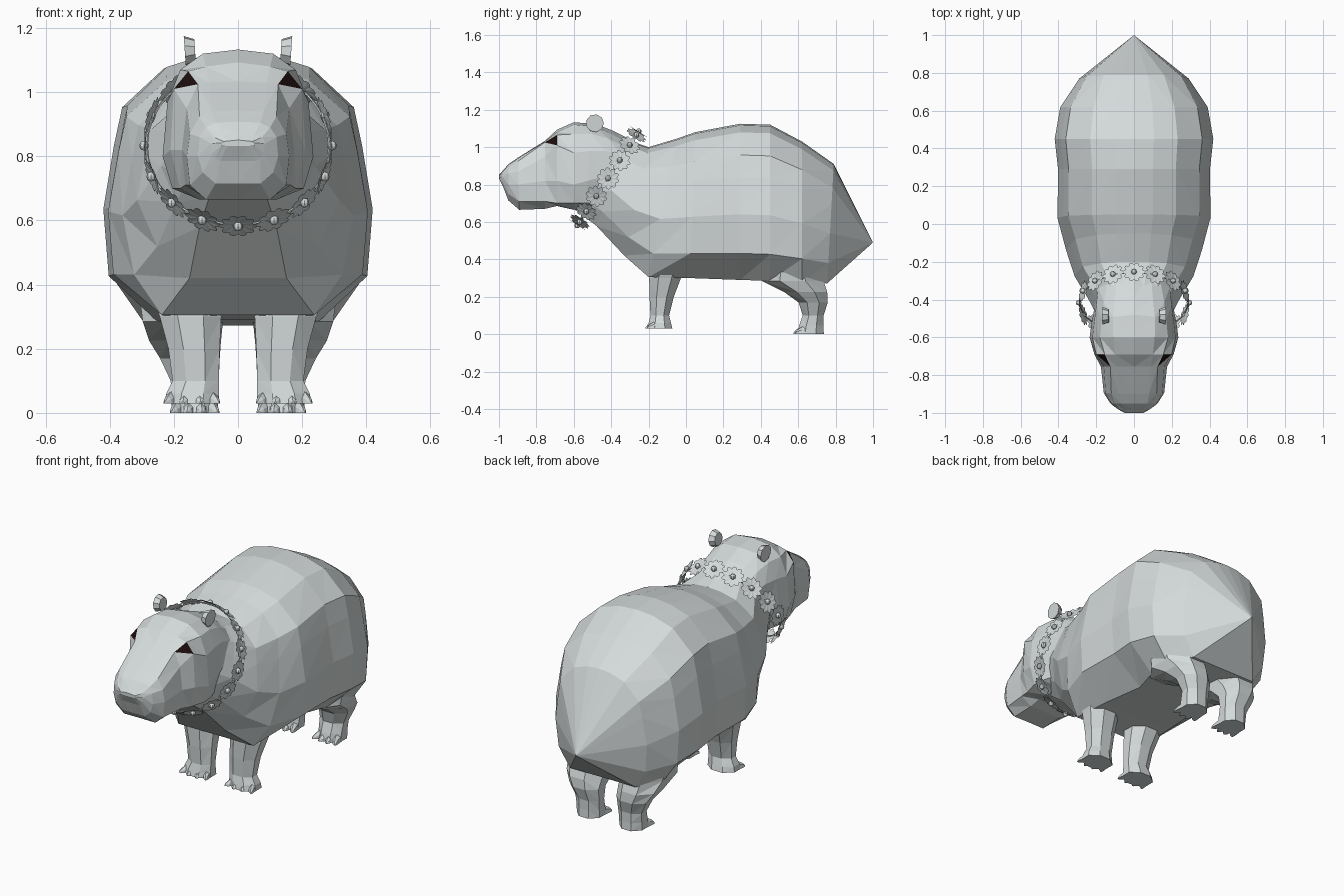
import bpy, bmesh, math
from mathutils import Vector, Matrix

if "Cube" in bpy.data.objects:
    bpy.data.objects.remove(bpy.data.objects["Cube"])


def material(name, rgb):
    m = bpy.data.materials.new(name)
    m.diffuse_color = (*rgb, 1)
    m.use_nodes = True
    m.node_tree.nodes["Principled BSDF"].inputs["Base Color"].default_value = m.diffuse_color
    return m


GREY = material("pale grey", (0.66, 0.70, 0.70))
DARK = material("dark brown", (0.012, 0.004, 0.004))


def finish(bm, name, mirror=True):
    """Mirror across x, weld, fix normals and make a flat-shaded object."""
    if mirror:
        new = bmesh.ops.duplicate(bm, geom=bm.verts[:] + bm.edges[:] + bm.faces[:])
        vs = [g for g in new["geom"] if isinstance(g, bmesh.types.BMVert)]
        bmesh.ops.scale(bm, vec=(-1, 1, 1), verts=vs)
        bmesh.ops.remove_doubles(bm, verts=bm.verts[:], dist=0.0005)
    bmesh.ops.recalc_face_normals(bm, faces=bm.faces[:])
    me = bpy.data.meshes.new(name)
    bm.to_mesh(me)
    bm.free()
    me.materials.append(GREY)
    me.materials.append(DARK)
    ob = bpy.data.objects.new(name, me)
    bpy.context.collection.objects.link(ob)
    return ob


def loft(bm, rings, closed=False, dark=()):
    """Join rings of points with triangles; 'dark' holds (ring, point) cells."""
    p = [[bm.verts.new(c) for c in r] for r in rings]
    n = len(p[0])
    for i in range(len(p) - 1):
        for k in range(n if closed else n - 1):
            j = (k + 1) % n
            f = bm.faces.new((p[i][k], p[i][j], p[i + 1][j]))
            f.material_index = int((i, k) in dark)
            bm.faces.new((p[i][k], p[i + 1][j], p[i + 1][k]))
    bm.faces.new(p[0])
    bm.faces.new(p[-1])


# Body: one half cross-section scaled along the spine, ending in a pointed rump
upper = [(1, 0.42), (0.92, 0.66), (0.86, 0.8), (0.55, 0.945), (0.25, 0.99), (0, 1)]
stations = [  # y at top, y at bottom, top z, bottom z, half width, belly and flank fullness
    (-0.40, -0.60, 1.075, 0.67, 0.18, 0.5, 0.85), (-0.29, -0.48, 1.03, 0.58, 0.24, 0.5, 0.8),
    (-0.20, -0.33, 1.00, 0.42, 0.315, 0.48, 0.8), (-0.05, -0.20, 1.045, 0.305, 0.36, 0.66, 0.9),
    (0.05, 0.02, 1.08, 0.30, 0.405, 0.56, 0.96), (0.29, 0.29, 1.125, 0.29, 0.402, 0.5, 0.96),
    (0.45, 0.45, 1.12, 0.285, 0.42, 0.6, 0.96), (0.62, 0.62, 1.03, 0.275, 0.39, 0.74, 0.97),
    (0.79, 0.755, 0.91, 0.272, 0.29, 0.72, 0.95)]
rings = []
for yt, yb, zt, zb, w, belly, flank in stations:
    section = [(0, 0), (belly, 0), (flank, 0.17)] + upper
    rings.append([Vector((x * w, yb + (yt - yb) * h, zb + (zt - zb) * h)) for x, h in section])
tip = Vector((0, 1.0, 0.49))
rings.append([p.lerp(tip, 0.985) for p in rings[-1]])
bm = bmesh.new()
loft(bm, rings)
finish(bm, "body")

# Head: half rings from neck to nose, with the eye triangles coloured in
head = [  # y at top, y at bottom, half outline from chin to crown
    (-0.24, -0.46, [(.10, .60), (.16, .68), (.20, .83), (.19, .95), (.14, .99), (.09, 1.00)]),
    (-0.38, -0.50, [(.11, .66), (.18, .70), (.21, .84), (.20, .98), (.16, 1.045), (.10, 1.07)]),
    (-0.48, -0.56, [(.12, .67), (.20, .70), (.225, .82), (.21, .98), (.17, 1.07), (.11, 1.11)]),
    (-0.60, -0.60, [(.12, .665), (.205, .70), (.235, .80), (.22, .97), (.18, 1.07), (.11, 1.12)]),
    (-0.69, -0.69, [(.10, .685), (.18, .70), (.21, .82), (.20, 1.01), (.155, 1.065), (.10, 1.08)]),
    (-0.755, -0.755, [(.10, .67), (.165, .71), (.175, .82), (.16, .95), (.125, 1.025), (.09, 1.03)]),
    (-0.90, -0.89, [(.10, .665), (.15, .71), (.16, .80), (.15, .87), (.12, .925), (.08, .94)]),
    (-0.95, -0.95, [(.07, .715), (.11, .75), (.125, .80), (.12, .86), (.10, .89), (.07, .905)]),
    (-0.985, -0.975, [(.055, .785), (.07, .795), (.08, .81), (.085, .84), (.075, .86), (.05, .865)]),
    (-1.0, -1.0, [(.035, .832), (.04, .834), (.05, .836), (.05, .842), (.045, .846), (.03, .848)])]
rings = []
for yt, yb, pts in head:
    half = [(0, pts[0][1])] + pts + [(0, pts[-1][1] + (0.013 if yt > -0.7 else 0.003))]
    rings.append([Vector((x, yb + (yt - yb) * k / 7, z)) for k, (x, z) in enumerate(half)])
bm = bmesh.new()
loft(bm, rings, dark={(4, 4)})
finish(bm, "head")

# Ears: small upright discs, narrower on the inner side
bm = bmesh.new()
bmesh.ops.create_cone(bm, cap_ends=True, segments=9, radius1=0.036, radius2=0.048, depth=0.032,
                      matrix=Matrix.Translation((0.15, -0.487, 1.129))
                      @ Matrix.Rotation(math.radians(94), 4, 'Y'))
finish(bm, "ears")


def octagon(cx, cy, z, rx, ry):
    s = 1 / math.cos(math.pi / 8)
    return [Vector((cx + rx * s * math.cos(a), cy + ry * s * math.sin(a), z))
            for a in (math.pi * (2 * i + 1) / 8 for i in range(8))]


def leg(name, shape, toe_x, toe_y, toe_z, spread):
    """Octagonal leg with four fanned, clawed toes."""
    bm = bmesh.new()
    loft(bm, [octagon(*s) for s in shape], closed=True)
    for i in range(4):
        f = (i - 1.5) / 1.5
        steps = [(0.8, 0.05, 0.024, 0.05), (0.9, 0.012, 0.022, 0.038),
                 (1.08, -0.015, 0.013, 0.02), (1.18, -0.025, 0.003, 0.006)]
        loft(bm, [[Vector((toe_x + f * sp * spread + dx * r, toe_y + dy + abs(f) * 0.012,
                           toe_z + dz * h))
                   for dx, dz in ((-1, 0), (-0.8, 0.6), (0, 1), (0.8, 0.6), (1, 0))]
                  for sp, dy, r, h in steps], closed=True)
    finish(bm, name)


# Legs and feet
leg("front_legs", [(.17, -.08, .40, .11, .08), (.148, -.112, .30, .096, .085),
                   (.137, -.13, .20, .08, .065), (.132, -.14, .10, .072, .05),
                   (.142, -.14, .06, .082, .06), (.144, -.14, .03, .085, .067)],
    0.144, -0.195, 0.03, 0.07)
leg("hind_legs", [(.18, .57, .38, .13, .14), (.172, .57, .285, .125, .165),
                  (.165, .64, .225, .112, .115), (.15, .68, .17, .093, .078),
                  (.135, .68, .10, .075, .056), (.135, .67, .045, .072, .065),
                  (.135, .665, 0, .072, .072)],
    0.135, 0.595, 0.0, 0.06)

# Flower garland: tilted loop around the neck
C, U, V = Vector((0, -0.417, 0.833)), Vector((0.285, 0, 0)), Vector((0, 0.16, 0.245))
AXIS = U.cross(V).normalized()


def on_loop(a):
    return C + U * math.cos(a) + V * math.sin(a)


flowers, centres = bmesh.new(), bmesh.new()
COUNT, PETALS = 16, 10
for i in range(COUNT):
    a = math.pi / 2 + 2 * math.pi * i / COUNT
    pos, out = on_loop(a), (on_loop(a) - C).normalized()
    side = AXIS.cross(out)
    mid = flowers.verts.new(pos)
    rim = []
    for k in range(PETALS * 4):
        t = 2 * math.pi * k / (PETALS * 4)
        r = (0.046, 0.056, 0.06, 0.056)[k % 4]
        rim.append(flowers.verts.new(pos + (AXIS * math.cos(t) + side * math.sin(t)) * r
                                     + out * 0.006))
    for k in range(len(rim)):
        flowers.faces.new((mid, rim[k], rim[(k + 1) % len(rim)]))
    bmesh.ops.create_uvsphere(centres, u_segments=8, v_segments=6, radius=0.015,
                              matrix=Matrix.Translation(pos + out * 0.008))
finish(flowers, "garland_flowers", mirror=False)
finish(centres, "garland_flower_centres", mirror=False)

# Thin cord that carries the flowers
bm = bmesh.new()
N = 36
cord = []
for i in range(N):
    pos = on_loop(2 * math.pi * i / N)
    out = (pos - C).normalized()
    cord.append([bm.verts.new(pos + (AXIS * math.cos(b) + out * math.sin(b)) * 0.004)
                 for b in (0, math.pi / 2, math.pi, 3 * math.pi / 2)])
for i in range(N):
    for k in range(4):
        m, j = (i + 1) % N, (k + 1) % 4
        bm.faces.new((cord[i][k], cord[i][j], cord[m][j], cord[m][k]))
finish(bm, "garland_cord", mirror=False)
